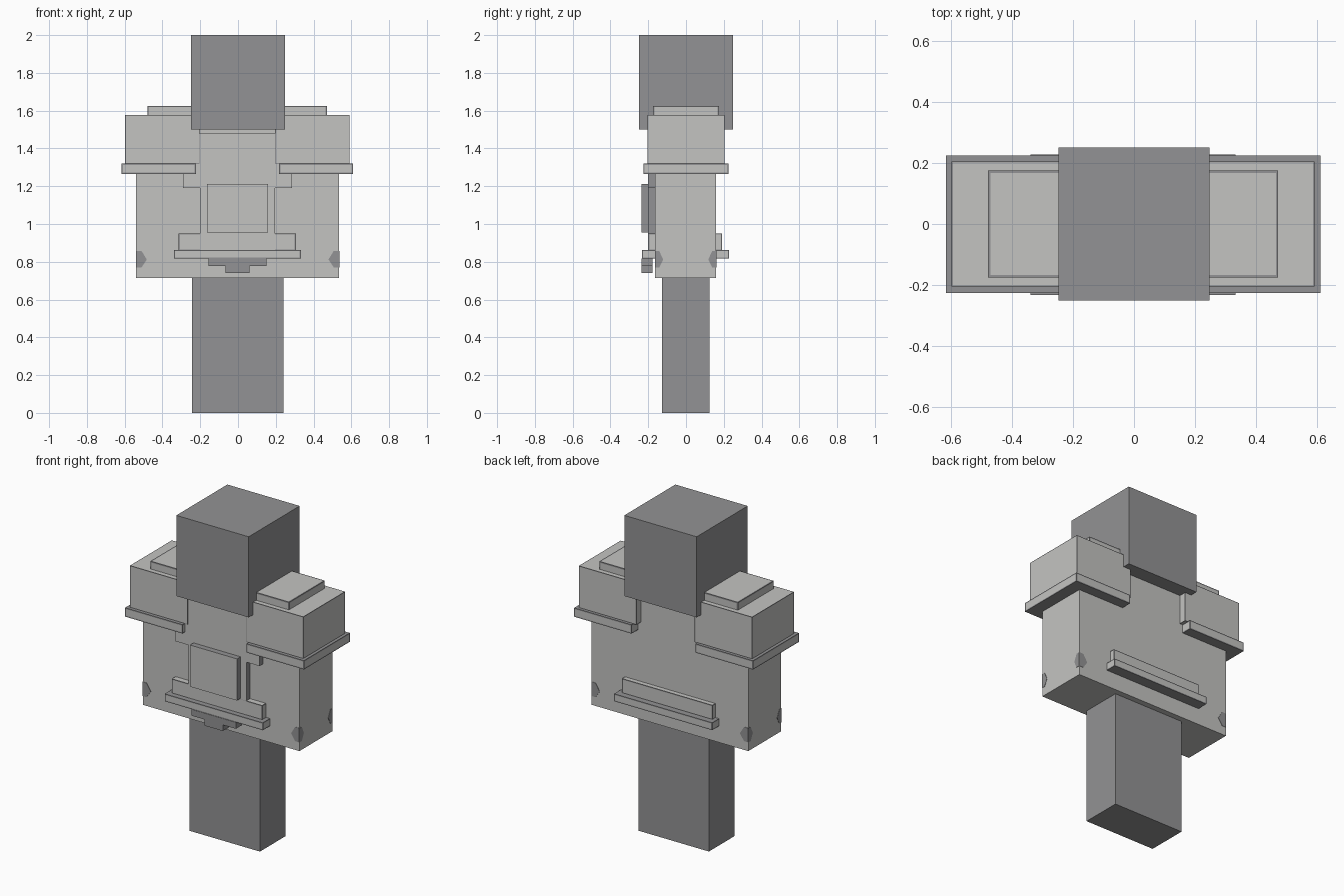
import bpy, bmesh
from mathutils import Vector

if "Cube" in bpy.data.objects:
    bpy.data.objects.remove(bpy.data.objects["Cube"])


def material(name, v):
    m = bpy.data.materials.new(name)
    m.diffuse_color = (v[0], v[1], v[2], 1)
    m.use_nodes = True
    m.node_tree.nodes["Principled BSDF"].inputs["Base Color"].default_value = m.diffuse_color
    return m


LIGHT = material("light_grey", (0.55, 0.55, 0.535))
DARK = material("dark_grey", (0.29, 0.29, 0.297))


def finish(bm, name):
    bmesh.ops.recalc_face_normals(bm, faces=bm.faces)
    mesh = bpy.data.meshes.new(name)
    bm.to_mesh(mesh)
    bm.free()
    mesh.materials.append(LIGHT)
    mesh.materials.append(DARK)
    obj = bpy.data.objects.new(name, mesh)
    bpy.context.collection.objects.link(obj)
    return obj


def box(name, x, y, z, rim=0.0, dark=lambda n: False):
    """Box from ranges; rim adds a dark border, dark(normal) picks dark faces."""
    bm = bmesh.new()
    bmesh.ops.create_cube(bm, size=1)
    for v in bm.verts:
        v.co = Vector([(r[0] + r[1]) / 2 + c * (r[1] - r[0])
                       for c, r in zip(v.co, (x, y, z))])
    bm.normal_update()
    inner = list(bm.faces)
    if rim:
        border = bmesh.ops.inset_individual(bm, faces=inner, thickness=rim)["faces"]
        for f in border:
            f.material_index = 1
    bm.normal_update()
    for f in inner:
        f.material_index = int(dark(f.normal))
    return finish(bm, name)


def prism(name, profile, lo, hi, axis="y", dark=lambda n: True):
    """Extrude a (horizontal, z) profile along x or y."""
    place = (lambda h, z, d: (h, d, z)) if axis == "y" else (lambda h, z, d: (d, h, z))
    bm = bmesh.new()
    face = bm.faces.new([bm.verts.new(place(h, z, lo)) for h, z in profile])
    ext = bmesh.ops.extrude_face_region(bm, geom=[face])["geom"]
    step = Vector(place(0, 0, hi - lo))
    bmesh.ops.translate(bm, vec=step, verts=[g for g in ext if isinstance(g, bmesh.types.BMVert)])
    bmesh.ops.recalc_face_normals(bm, faces=bm.faces)
    bm.normal_update()
    for f in bm.faces:
        f.material_index = int(dark(f.normal))
    return finish(bm, name)


def always(n):
    return True


def top_bottom(n):
    return abs(n.z) > 0.5


def not_front(n):
    return n.y > -0.5


# Head and lower body
box("head", (-0.248, 0.248), (-0.25, 0.25), (1.5, 2.0), dark=always)
box("lower_body", (-0.244, 0.24), (-0.128, 0.124), (0, 1.49), dark=always)

# Coat over torso and arms
X0, X1, Y0, Y1 = -0.539, 0.535, -0.163, 0.16
box("coat", (X0, X1), (Y0, Y1), (0.715, 1.535))

# Stepped chest plate and its pouch
prism("chest_plate",
      [(-0.2, 0.86), (0.197, 0.86), (0.197, 1.19), (0.287, 1.19), (0.287, 1.478),
       (-0.29, 1.478), (-0.29, 1.19), (-0.2, 1.19)], -0.2, -0.15, dark=not_front)
box("chest_pouch", (-0.165, 0.158), (-0.235, -0.19), (0.955, 1.213), dark=not_front)

# Belt layers, showing at front and back
box("upper_belt", (-0.314, 0.306), (-0.2, 0.19), (0.86, 0.95), rim=0.008)
box("lower_belt", (-0.339, 0.333), (-0.233, 0.228), (0.817, 0.863), rim=0.009, dark=top_bottom)

# Stepped buckle hanging from the belt
prism("buckle",
      [(-0.065, 0.74), (0.06, 0.74), (0.06, 0.778), (0.15, 0.778), (0.15, 0.817),
       (-0.155, 0.817), (-0.155, 0.778), (-0.065, 0.778)], -0.235, -0.178)

# Layered shoulder armour, mirrored about the body middle
MID = -0.003
for side, s in (("left", -1), ("right", 1)):
    def span(a, b):
        return tuple(sorted((MID + s * a, MID + s * b)))
    box(side + "_shoulder", span(0.2, 0.594), (-0.205, 0.205), (1.318, 1.578), rim=0.006)
    box(side + "_shoulder_band", span(0.22, 0.613), (-0.226, 0.224), (1.265, 1.32),
        rim=0.01, dark=top_bottom)
    box(side + "_shoulder_cap", span(0.19, 0.475), (-0.175, 0.175), (1.57, 1.626), rim=0.011)

# Dark worn patches wrapping the four lower coat corners
T = 0.002


def patch(edge, inward, width):
    return [(edge, 0.77), (edge + inward * width * 0.5, 0.77), (edge + inward * width, 0.812),
            (edge + inward * width * 0.5, 0.858), (edge, 0.858)]


for xn, x, sx in (("left", X0, -1), ("right", X1, 1)):
    for yn, y, sy in (("front", Y0, -1), ("back", Y1, 1)):
        prism(f"{xn}_{yn}_patch", patch(x, -sx, 0.056), y - sy * T, y + sy * T)
        prism(f"{xn}_{yn}_side_patch", patch(y, -sy, 0.042), x - sx * T, x + sx * T, axis="x")
